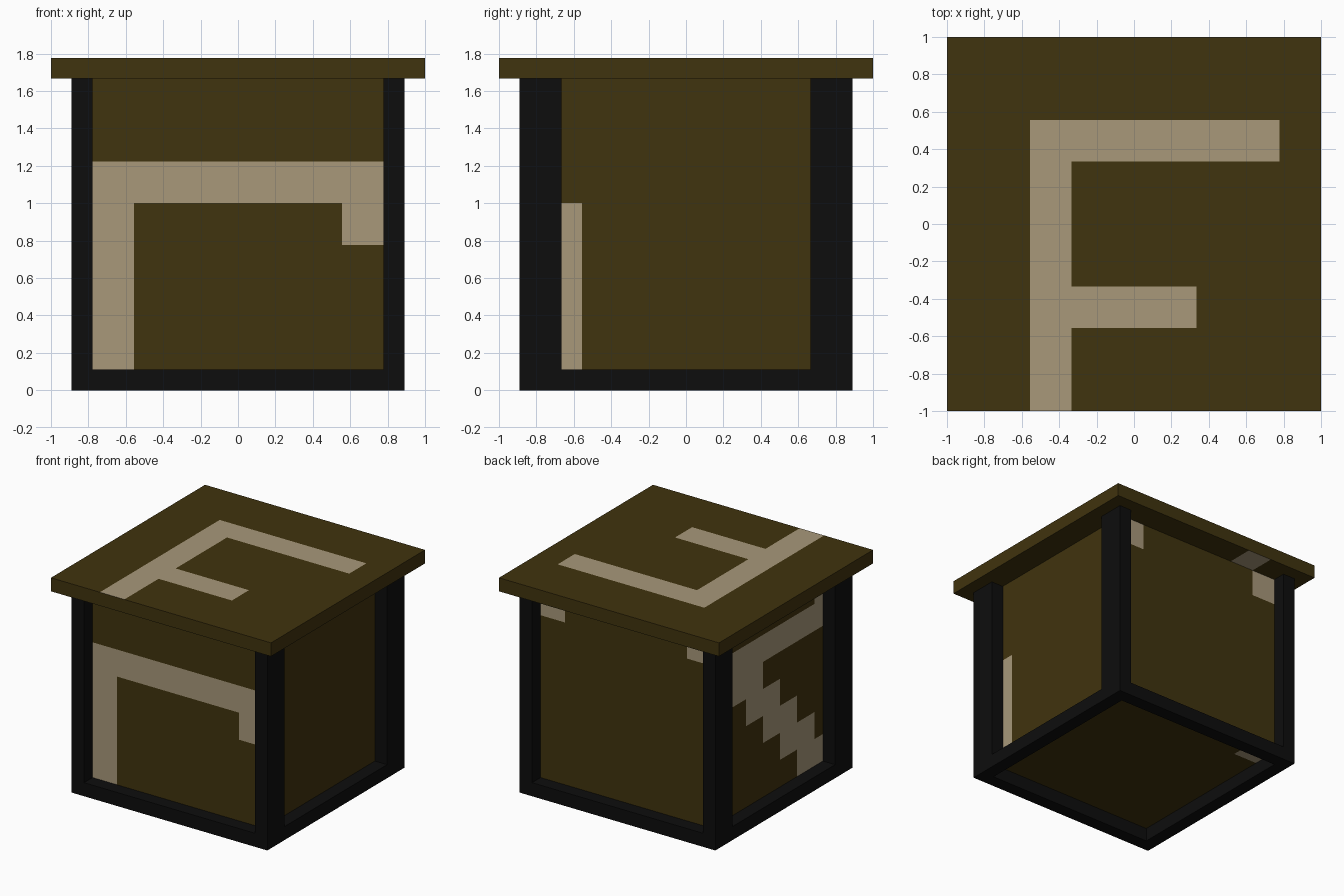
import bpy, bmesh
from mathutils import Vector

U = 1 / 9  # one building unit

if "Cube" in bpy.data.objects:
    bpy.data.objects.remove(bpy.data.objects["Cube"], do_unlink=True)


def material(name, color):
    m = bpy.data.materials.new(name)
    m.use_nodes = True
    m.diffuse_color = color
    m.node_tree.nodes["Principled BSDF"].inputs["Base Color"].default_value = color
    return m


brown = material("dark_brown", (0.051, 0.033, 0.0044, 1))
tan = material("pale_tan", (0.392, 0.314, 0.195, 1))
black = material("black", (0.004, 0.004, 0.004, 1))


def box_mesh(lo, hi):
    """Cube stretched between two corners, in building units."""
    bm = bmesh.new()
    bmesh.ops.create_cube(bm, size=1)
    for v in bm.verts:
        v.co = Vector([h if c > 0 else l for c, l, h in zip(v.co, lo, hi)])
    return bm


def finish(name, bm, mats):
    bmesh.ops.scale(bm, vec=(U, U, U), verts=bm.verts)
    mesh = bpy.data.meshes.new(name)
    bm.to_mesh(mesh)
    bm.free()
    for m in mats:
        mesh.materials.append(m)
    bpy.context.collection.objects.link(bpy.data.objects.new(name, mesh))


def painted_box(name, lo, hi, paint):
    """Box cut into squares; squares inside a side's rectangles become tan."""
    bm = box_mesh(lo, hi)
    for axis in range(3):
        normal = Vector([float(i == axis) for i in range(3)])
        for cut in range(lo[axis] + 2, hi[axis], 2):
            bmesh.ops.bisect_plane(bm, geom=bm.verts[:] + bm.edges[:] + bm.faces[:],
                                   plane_co=normal * cut, plane_no=normal)
    bm.normal_update()
    for f in bm.faces:
        axis = max(range(3), key=lambda i: abs(f.normal[i]))
        side = ("+" if f.normal[axis] > 0 else "-") + "xyz"[axis]
        c = f.calc_center_median()
        a, b = [c[i] for i in range(3) if i != axis]
        f.material_index = int(any(a0 < a < a1 and b0 < b < b1
                                   for a0, a1, b0, b1 in paint.get(side, [])))
    finish(name, bm, [brown, tan])


# Body: stepped diagonal on one side, stripes and corner patches on the others
steps = [(y, y + 2, max(1, 6 + y), 10 + y) for y in range(-7, 6, 2)]
painted_box("body", (-7, -7, 1), (7, 7, 15), {
    "-y": [(-7, -5, 1, 11), (-7, 7, 9, 11), (5, 7, 7, 11)],
    "+x": [(-7, -5, 1, 9)],
    "+y": [(-7, -5, 13, 15), (5, 7, 13, 15)],
    "-x": steps + [(-7, 5, 11, 13), (-7, -5, 11, 15)],
    "-z": [(-7, -5, 5, 7)],
})

# Lid: branching stripe on top, its end repeated underneath
painted_box("lid", (-9, -9, 15), (9, 9, 16), {
    "+z": [(-5, -3, -9, 5), (-5, 7, 3, 5), (-5, 3, -5, -3)],
    "-z": [(-5, -3, 7, 9)],
})


def frame_part(name, lo, hi):
    finish(name, box_mesh(lo, hi), [black])


# Corner posts and bottom rails
for sx, x_name in ((-1, "right"), (1, "left")):
    x0, x1 = sorted((7 * sx, 8 * sx))
    frame_part(f"{x_name}_rail", (x0, -6, 0), (x1, 6, 1))
    for sy, y_name in ((-1, "front"), (1, "back")):
        y0, y1 = sorted((6 * sy, 8 * sy))
        frame_part(f"{y_name}_{x_name}_post", (x0, y0, 0), (x1, y1, 15))
for sy, y_name in ((-1, "front"), (1, "back")):
    y0, y1 = sorted((7 * sy, 8 * sy))
    frame_part(f"{y_name}_rail", (-7, y0, 0), (7, y1, 1))
